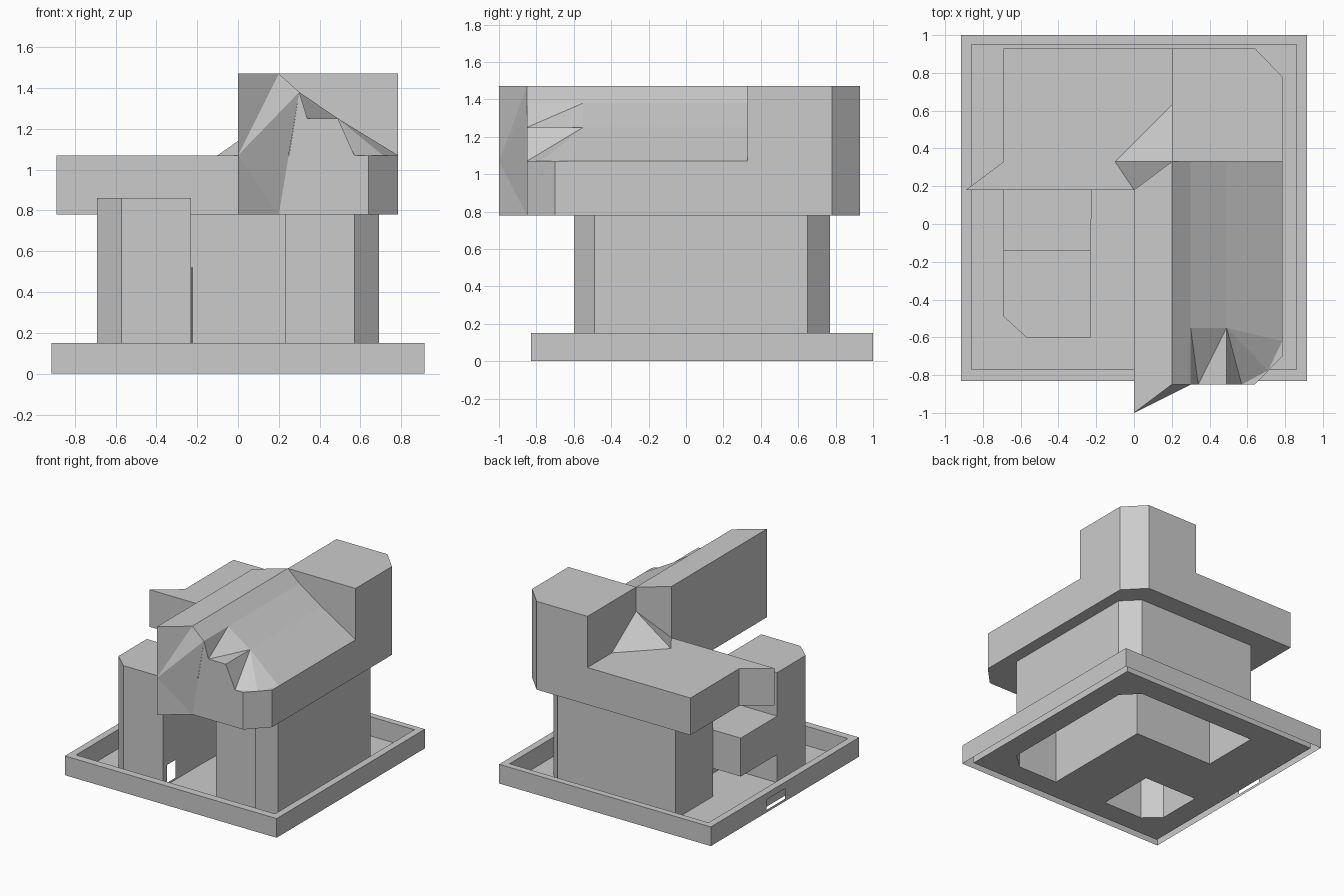
import bpy, bmesh

if "Cube" in bpy.data.objects:
    bpy.data.objects.remove(bpy.data.objects["Cube"])


def finish(name, bm, recalc=True):
    bmesh.ops.remove_doubles(bm, verts=bm.verts, dist=0.0005)
    if recalc:
        bmesh.ops.recalc_face_normals(bm, faces=bm.faces)
    me = bpy.data.meshes.new(name)
    bm.to_mesh(me)
    bm.free()
    ob = bpy.data.objects.new(name, me)
    bpy.context.collection.objects.link(ob)
    return ob


def add_walls(bm, pts, z0, z1, skip=()):
    """Vertical wall for each edge of a closed outline."""
    for i, (p, q) in enumerate(zip(pts, pts[1:] + pts[:1])):
        if i not in skip:
            bm.faces.new([bm.verts.new(v) for v in
                          ((*p, z0), (*q, z0), (*q, z1), (*p, z1))])


def add_plate(bm, loops, place):
    """Flat filled plate; later loops are holes. place maps 2D to 3D."""
    edges = []
    for loop in loops:
        vs = [bm.verts.new(place(*p)) for p in loop]
        edges += [bm.edges.new((a, b)) for a, b in zip(vs, vs[1:] + vs[:1])]
    bmesh.ops.triangle_fill(bm, edges=edges, use_beauty=True)


def rect(x0, x1, y0, y1):
    return [(x0, y0), (x1, y0), (x1, y1), (x0, y1)]


def prism(name, pts, z0, z1):
    bm = bmesh.new()
    add_walls(bm, pts, z0, z1)
    for z in (z0, z1):
        bm.faces.new([bm.verts.new((*p, z)) for p in pts])
    return finish(name, bm)


def facets(name, points, faces):
    """Faceted shell; each face is a string of point letters."""
    bm = bmesh.new()
    v = {k: bm.verts.new(p) for k, p in points.items()}
    for f in faces.split():
        bm.faces.new([v[k] for k in f])
    return finish(name, bm)


# Outlines
outer = rect(-0.915, 0.915, -0.83, 1.0)
inner = rect(-0.86, 0.86, -0.77, 0.95)
house = [(0.23, -0.6), (0.57, -0.6), (0.69, -0.49), (0.69, 0.65), (0.57, 0.77),
         (-0.45, 0.77), (-0.45, 0.31), (0.23, 0.31)]
turret = [(-0.57, -0.6), (-0.23, -0.6), (-0.23, -0.14), (-0.69, -0.14), (-0.69, -0.49)]

# Base tray: rim open underneath, drain slot on the left, floor open under the walls
bm = bmesh.new()
add_walls(bm, outer, 0, 0.15, skip=(3,))
add_walls(bm, inner, 0, 0.15)
add_plate(bm, [rect(-0.83, 1.0, 0, 0.15), rect(0.085, 0.31, 0.02, 0.1)],
          lambda u, w: (-0.915, u, w))
add_plate(bm, [outer, inner], lambda u, w: (u, w, 0.15))
add_plate(bm, [inner, house, turret], lambda u, w: (u, w, 0))
finish("base_tray", bm)

# Lower storey walls
bm = bmesh.new()
add_walls(bm, house, 0, 0.78)
finish("lower_storey", bm)

# Small turret with a doorway in its right wall
bm = bmesh.new()
add_walls(bm, turret, 0, 0.86, skip=(1,))
add_plate(bm, [rect(-0.6, -0.14, 0, 0.86), rect(-0.55, -0.44, 0.015, 0.155)],
          lambda u, w: (-0.23, u, w))
bm.faces.new([bm.verts.new((*p, 0.86)) for p in turret])
finish("turret", bm)

# Low link between turret and house, open below on the left
facets("link_passage", {
    "a": (-0.69, -0.14, 0.52), "b": (-0.23, -0.14, 0.52),
    "c": (-0.22, 0.31, 0.52), "d": (-0.69, 0.31, 0.52),
    "e": (-0.45, 0.31, 0.52), "A": (-0.69, -0.14, 0.22),
    "D": (-0.69, 0.31, 0.22), "E": (-0.45, 0.31, 0.22),
    "B": (-0.23, -0.14, 0), "C": (-0.22, 0.31, 0)},
    "abced adDA deED bBCc")

# Overhanging upper storey and the raised back block
prism("upper_storey",
      [(-0.69, 0.93), (-0.69, 0.33), (-0.89, 0.18), (0, 0.18), (0, -1.0),
       (0.2, -0.85), (0.64, -0.85), (0.785, -0.7), (0.785, 0.78), (0.64, 0.93)],
      0.78, 1.07)
prism("back_block",
      [(0.2, 0.33), (0.785, 0.33), (0.785, 0.78), (0.64, 0.93), (0.2, 0.93)],
      1.07, 1.47)

# Sloping roof with a flat ridge and notched front edge
facets("front_roof", {
    "A": (0, -1, 1.47), "B": (0.2, -0.85, 1.47), "C": (0, -1, 1.07),
    "E": (0.3, -0.85, 1.38), "F": (0.2, -0.85, 0.78), "P": (0.25, -0.85, 1.07),
    "G": (0.34, -0.85, 1.25), "H": (0.49, -0.85, 1.25), "I": (0.57, -0.85, 1.07),
    "e": (0.3, -0.55, 1.38), "h": (0.49, -0.55, 1.25),
    "J": (0.71, -0.775, 1.07), "K": (0.785, -0.62, 1.07),
    "a": (0, 0.18, 1.47), "b": (0.2, 0.33, 1.47), "m": (0.3, 0.33, 1.38),
    "n": (0.49, 0.33, 1.25), "k": (0.785, 0.33, 1.07),
    "c": (0, 0.18, 1.07), "d": (0.2, 0.33, 1.07)},
    "ABba AacC ABC CBE CEF BEemb emnh hnkK EGe eGh GHh HIh hIJ hJK PEGHI abdc")

# Small faceted valley behind the ridge
facets("roof_valley", {
    "p": (0.2, 0.63, 1.07), "q": (-0.1, 0.33, 1.07),
    "r": (0, 0.18, 1.07), "s": (0.2, 0.33, 1.28)},
    "pqs qrs rps prq")
